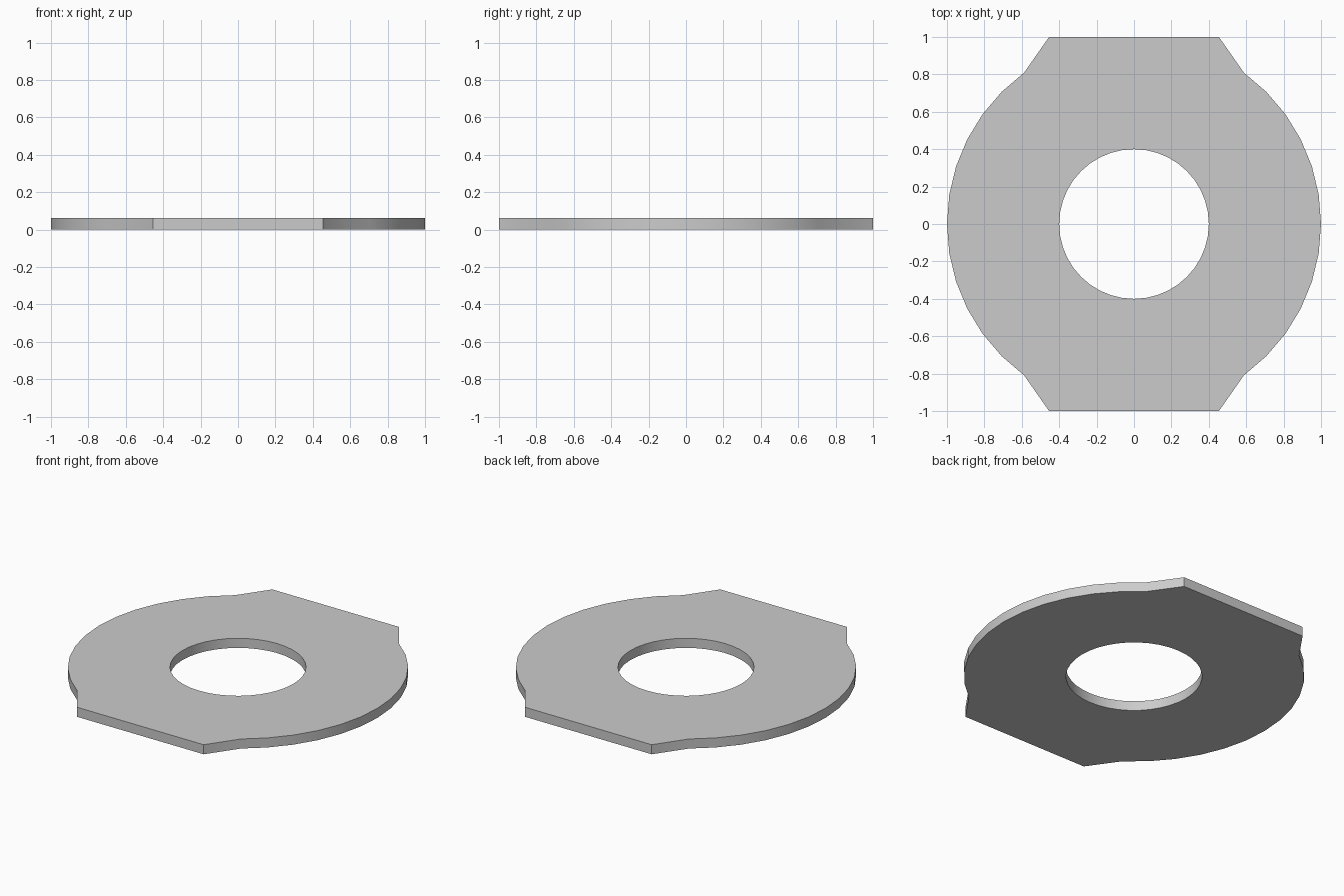
import bpy, bmesh, math

if "Cube" in bpy.data.objects:
    bpy.data.objects.remove(bpy.data.objects["Cube"])

SIDES, HOLE, THICK = 40, 0.4, 0.062


def outer_point(i):
    # round rim, with the front and back arcs pushed out to straight flats
    a = 2 * math.pi * i / SIDES
    x, y = math.cos(a), math.sin(a)
    if abs(y) > 0.85:
        y = math.copysign(1.0, y)
    return x, y


def inner_point(i):
    a = 2 * math.pi * i / SIDES
    return HOLE * math.cos(a), HOLE * math.sin(a)


# flat washer: four rings joined into top, rim, underside and bore
bm = bmesh.new()
rings = [[bm.verts.new((*point(i), z)) for i in range(SIDES)]
         for point, z in ((inner_point, 0), (outer_point, 0),
                          (outer_point, THICK), (inner_point, THICK))]
for k in range(4):
    a, b = rings[k], rings[(k + 1) % 4]
    for i in range(SIDES):
        j = (i + 1) % SIDES
        bm.faces.new((a[i], a[j], b[j], b[i]))
bmesh.ops.recalc_face_normals(bm, faces=bm.faces)

mesh = bpy.data.meshes.new("flanged_washer")
bm.to_mesh(mesh)
bm.free()
washer = bpy.data.objects.new("flanged_washer", mesh)
bpy.context.collection.objects.link(washer)

# smooth rim and bore, crisp corners
bpy.context.view_layer.objects.active = washer
washer.select_set(True)
bpy.ops.object.shade_smooth_by_angle(angle=math.radians(30))
